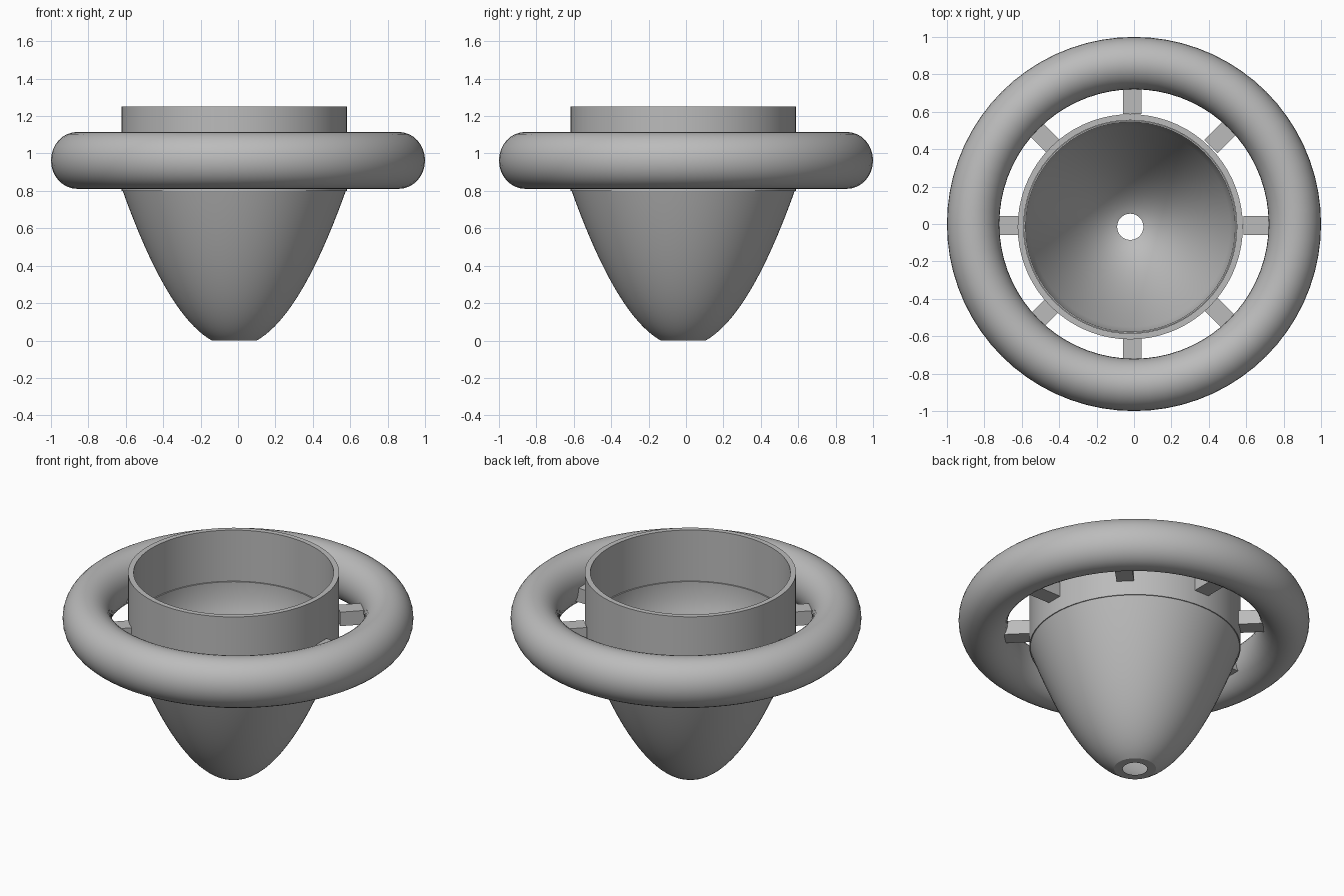
import bpy
import bmesh
import math
from mathutils import Matrix, Vector

cube = bpy.data.objects.get("Cube")
if cube:
    bpy.data.objects.remove(cube, do_unlink=True)

grey = bpy.data.materials.new("plain grey")
grey.use_nodes = True
GREY = (0.5, 0.5, 0.5, 1)
grey.diffuse_color = GREY
grey.node_tree.nodes["Principled BSDF"].inputs["Base Color"].default_value = GREY

HUB = Vector((-0.02, -0.015, 0))


def add_object(name, bm, location):
    bmesh.ops.recalc_face_normals(bm, faces=bm.faces)
    mesh = bpy.data.meshes.new(name)
    bm.to_mesh(mesh)
    bm.free()
    mesh.materials.append(grey)
    obj = bpy.data.objects.new(name, mesh)
    obj.location = location
    bpy.context.collection.objects.link(obj)
    return obj


def lathe(name, profile, location, segments=72):
    """Spin a closed (radius, height) outline around the vertical axis."""
    bm = bmesh.new()
    rings = []
    for i in range(segments):
        a = math.tau * i / segments
        rings.append([bm.verts.new((r * math.cos(a), r * math.sin(a), z))
                      for r, z in profile])
    n = len(profile)
    for i in range(segments):
        a, b = rings[i], rings[(i + 1) % segments]
        for j in range(n):
            k = (j + 1) % n
            bm.faces.new((a[j], b[j], b[k], a[k]))
    obj = add_object(name, bm, location)
    bpy.ops.object.select_all(action='DESELECT')
    obj.select_set(True)
    bpy.context.view_layer.objects.active = obj
    bpy.ops.object.shade_smooth_by_angle(angle=math.radians(30))
    return obj


def parabola(r_low, r_high, z_high, steps=20):
    """Bowl outline from the bottom opening up to the wide edge."""
    points = []
    for i in range(steps + 1):
        r = r_low + (r_high - r_low) * i / steps
        points.append((r, z_high * (r * r - r_low ** 2) / (r_high ** 2 - r_low ** 2)))
    return points


# Hollow funnel with a narrow lip that slots into the collar
outside = parabola(0.12, 0.60, 0.81)
inside = parabola(0.07, 0.56, 0.83)
lathe("funnel", outside + [(0.568, 0.81), (0.568, 0.93), (0.56, 0.93)] + inside[::-1], HUB)

# Straight collar
lathe("collar", [(0.57, 0.80), (0.602, 0.80), (0.602, 1.25), (0.57, 1.25)], HUB)

# Float ring
tube = [(0.86 + 0.14 * math.cos(math.tau * i / 32),
         0.963 + 0.152 * math.sin(math.tau * i / 32)) for i in range(32)]
lathe("float_ring", tube, (0, 0, 0))

# Eight square spokes between collar and ring
for i in range(8):
    bm = bmesh.new()
    bmesh.ops.create_cube(bm, size=1)
    bm.transform(Matrix.Rotation(math.tau * i / 8, 4, 'Z')
                 @ Matrix.Translation((0.675, 0, 0.93))
                 @ Matrix.Diagonal((0.16, 0.1, 0.088, 1)))
    add_object(f"spoke_{i + 1}", bm, HUB / 2)
